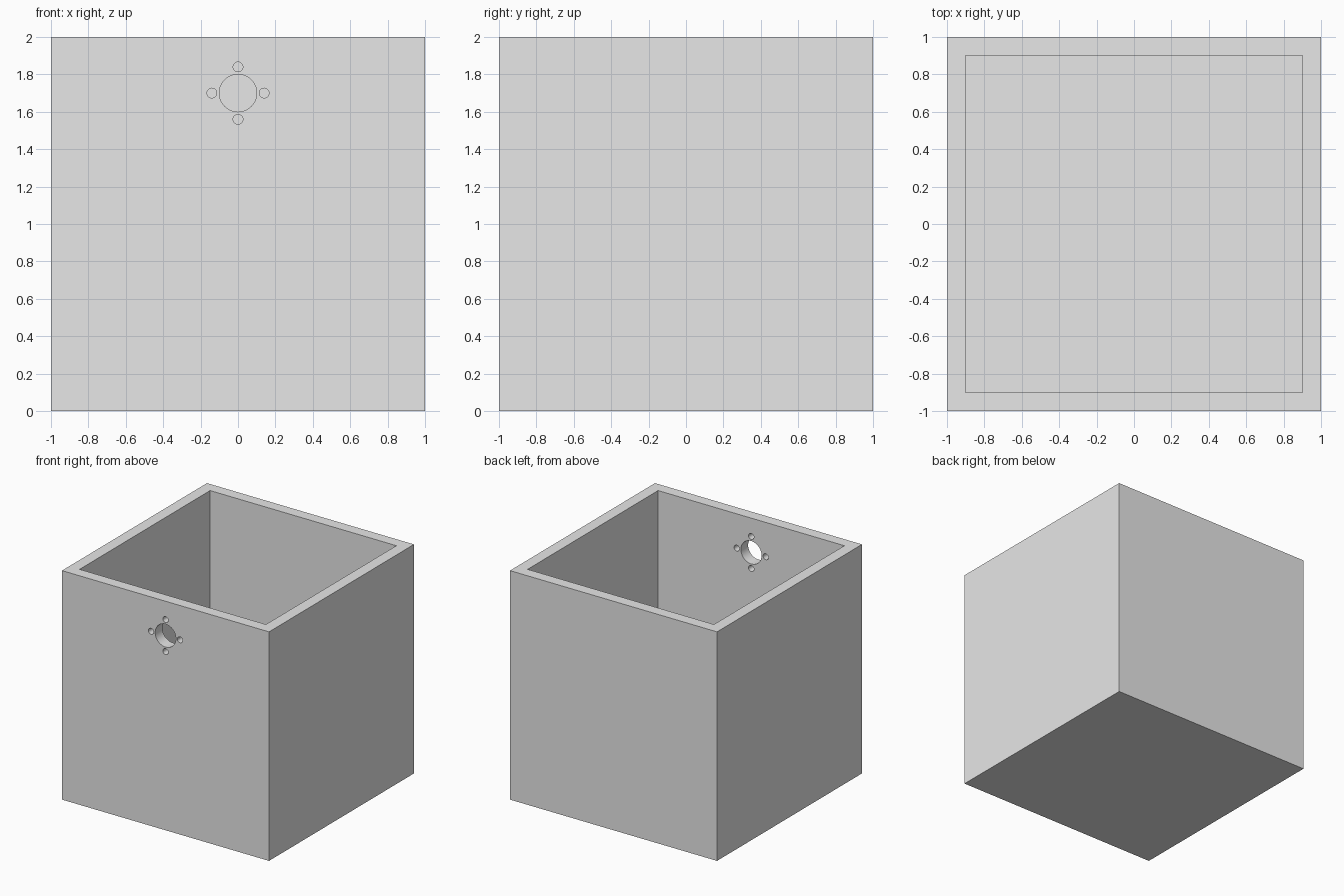
import bpy
from math import radians, cos, sin, pi

default = bpy.data.objects.get("Cube")
if default:
    bpy.data.objects.remove(default, do_unlink=True)

SIZE, WALL = 2.0, 0.1
HOLE_Z, HOLE_R = 1.7, 0.1
SCREW_R, SCREW_RING = 0.026, 0.14

grey = bpy.data.materials.new("plain grey")
grey.use_nodes = True
colour = (0.8, 0.8, 0.8, 1)
grey.diffuse_color = colour
grey.node_tree.nodes["Principled BSDF"].inputs["Base Color"].default_value = colour


def block(name, width, bottom, top):
    bpy.ops.mesh.primitive_cube_add(size=1, location=(0, 0, (bottom + top) / 2))
    obj = bpy.context.object
    obj.name = name
    obj.scale = (width, width, top - bottom)
    bpy.ops.object.transform_apply(location=True, rotation=True, scale=True)
    obj.data.materials.append(grey)
    return obj


def drill(name, x, z, radius, sides):
    # Cylinder running through the front wall only
    bpy.ops.mesh.primitive_cylinder_add(
        vertices=sides, radius=radius, depth=WALL * 3,
        location=(x, WALL / 2 - SIZE / 2, z), rotation=(radians(90), 0, 0))
    obj = bpy.context.object
    obj.name = name
    obj.data.materials.append(grey)
    return obj


# Open-topped box
box = block("open_box", SIZE, 0, SIZE)

# Inner cavity, round opening and four screw holes around it
cutters = [block("cavity_cutter", SIZE - 2 * WALL, WALL, SIZE + WALL),
           drill("opening_cutter", 0, HOLE_Z, HOLE_R, 64)]
for i in range(4):
    a = i * pi / 2
    cutters.append(drill("screw_hole_cutter", SCREW_RING * cos(a),
                         HOLE_Z + SCREW_RING * sin(a), SCREW_R, 32))

bpy.ops.object.select_all(action='DESELECT')
box.select_set(True)
bpy.context.view_layer.objects.active = box
for cutter in cutters:
    cutter.hide_render = True
    mod = box.modifiers.new("cut", 'BOOLEAN')
    mod.operation = 'DIFFERENCE'
    mod.solver = 'EXACT'
    mod.object = cutter
    bpy.ops.object.modifier_apply(modifier=mod.name)
    bpy.data.objects.remove(cutter, do_unlink=True)

# Smooth hole walls, crisp box edges
bpy.ops.object.shade_smooth_by_angle(angle=radians(30))
